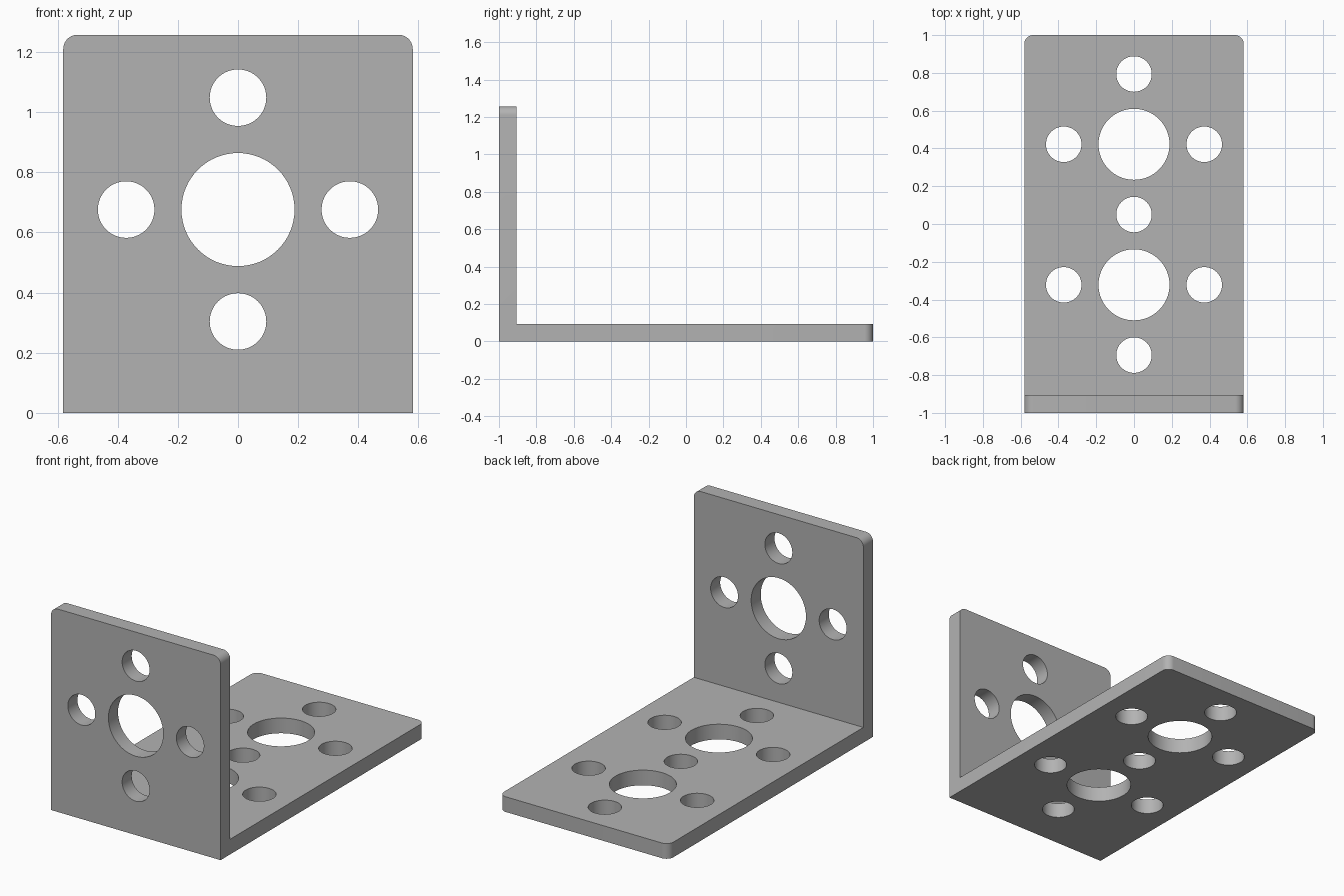
import bpy
import bmesh
from math import radians
from mathutils import Matrix, Vector

cube = bpy.data.objects.get("Cube")
if cube:
    bpy.data.objects.remove(cube, do_unlink=True)

HALF_W, HALF_L, HEIGHT, THICK = 0.581, 1.0, 1.257, 0.094
CORNER_R, BIG_R, SMALL_R, PITCH = 0.047, 0.188, 0.094, 0.372

grey = bpy.data.materials.new("plain grey")
grey.use_nodes = True
colour = (0.448, 0.448, 0.448, 1)
grey.diffuse_color = colour
grey.node_tree.nodes["Principled BSDF"].inputs["Base Color"].default_value = colour


def make_object(name, bm):
    bmesh.ops.recalc_face_normals(bm, faces=bm.faces)
    mesh = bpy.data.meshes.new(name)
    bm.to_mesh(mesh)
    bm.free()
    mesh.materials.append(grey)
    obj = bpy.data.objects.new(name, mesh)
    bpy.context.collection.objects.link(obj)
    return obj


def add_hole(bm, centre, radius, turn):
    bmesh.ops.create_cone(bm, cap_ends=True, segments=64, radius1=radius,
                          radius2=radius, depth=THICK * 2,
                          matrix=Matrix.Translation(centre) @ turn)


# L-shaped profile swept across the width
profile = [(-HALF_L, 0), (HALF_L, 0), (HALF_L, THICK),
           (THICK - HALF_L, THICK), (THICK - HALF_L, HEIGHT), (-HALF_L, HEIGHT)]
bm = bmesh.new()
face = bm.faces.new([bm.verts.new((-HALF_W, y, z)) for y, z in profile])
swept = bmesh.ops.extrude_face_region(bm, geom=[face])["geom"]
bmesh.ops.translate(bm, vec=(2 * HALF_W, 0, 0),
                    verts=[v for v in swept if isinstance(v, bmesh.types.BMVert)])

# Rounded corners at the free end of each leg
corners = []
for edge in bm.edges:
    a, b = (v.co for v in edge.verts)
    if abs(a.x - b.x) < 1e-4:
        if min(a.y, b.y) > HALF_L - 0.01 or min(a.z, b.z) > HEIGHT - 0.01:
            corners.append(edge)
bmesh.ops.bevel(bm, geom=corners, offset=CORNER_R, segments=10, profile=0.5,
                affect="EDGES")
bracket = make_object("angle_bracket", bm)

# Hole patterns: a big bore ringed by four small holes
bm = bmesh.new()
flat, upright = Matrix.Identity(4), Matrix.Rotation(radians(90), 4, "X")
wall = Vector((0, THICK / 2 - HALF_L, 0.676))
base = Vector((0, 0.05, THICK / 2))
across, along, up = Vector((PITCH, 0, 0)), Vector((0, PITCH, 0)), Vector((0, 0, PITCH))

add_hole(bm, wall, BIG_R, upright)
for offset in (across, -across, up, -up):
    add_hole(bm, wall + offset, SMALL_R, upright)

for step in (-1, 1):
    bore = base + along * step
    add_hole(bm, bore, BIG_R, flat)
    for offset in (across, -across, along * step):
        add_hole(bm, bore + offset, SMALL_R, flat)
add_hole(bm, base, SMALL_R, flat)
cutter = make_object("hole_cutter", bm)
cutter.hide_render = True

# Cut the holes, then drop the cutter
bpy.context.view_layer.objects.active = bracket
bracket.select_set(True)
cut = bracket.modifiers.new("holes", "BOOLEAN")
cut.operation = "DIFFERENCE"
cut.solver = "EXACT"
cut.object = cutter
bpy.ops.object.modifier_apply(modifier=cut.name)
bpy.data.objects.remove(cutter, do_unlink=True)

bpy.ops.object.select_all(action="DESELECT")
bracket.select_set(True)
bpy.ops.object.shade_smooth_by_angle(angle=radians(30))
